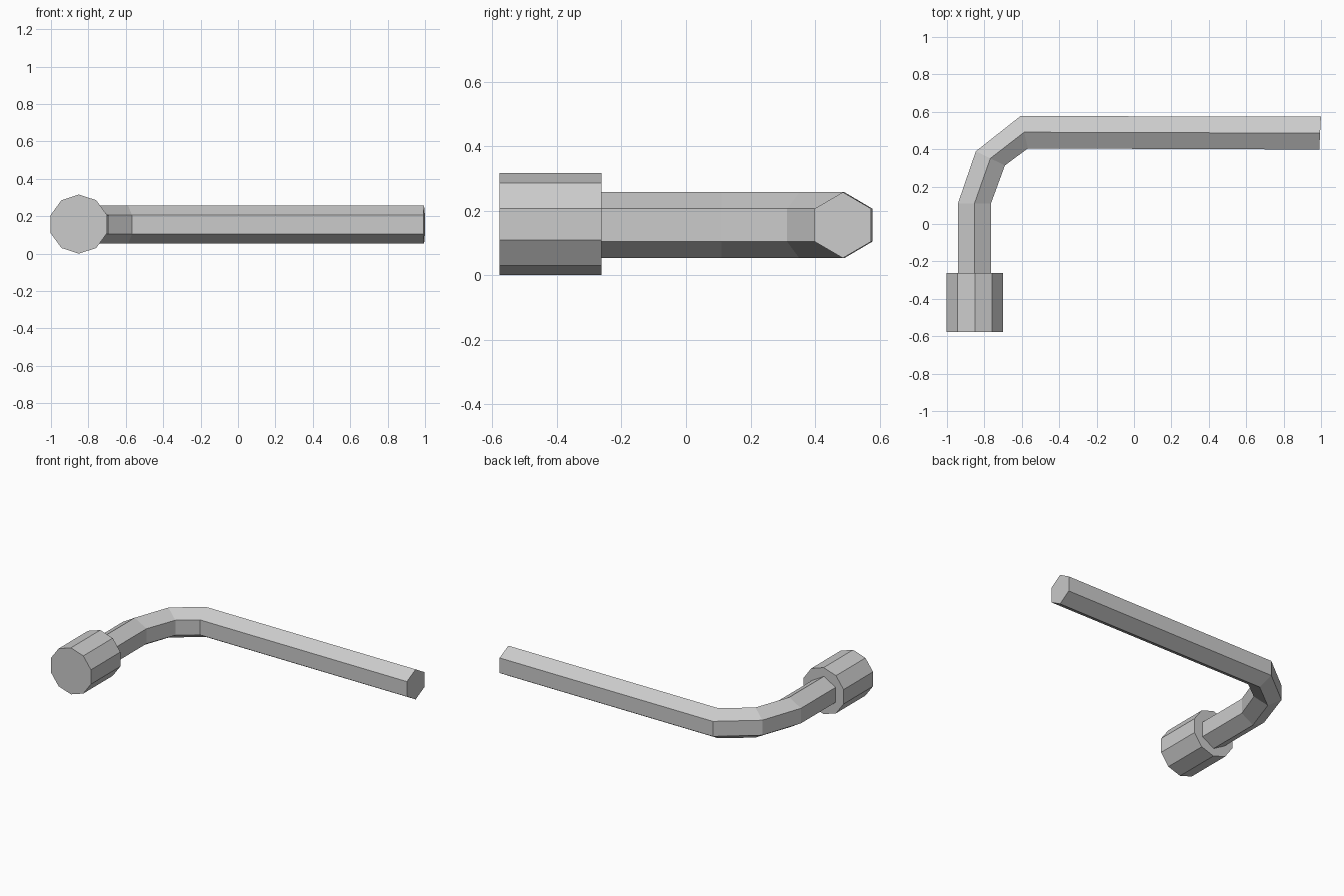
import bpy, bmesh
from math import cos, sin, tau

if "Cube" in bpy.data.objects:
    bpy.data.objects.remove(bpy.data.objects["Cube"])

steel = bpy.data.materials.new("grey steel")
steel.use_nodes = True
steel.diffuse_color = (0.6, 0.6, 0.6, 1)
steel.node_tree.nodes["Principled BSDF"].inputs["Base Color"].default_value = steel.diffuse_color


def ring(bm, sides, radius, centre, side):
    """Polygon with a corner on top; side is the unit sideways direction."""
    verts = []
    for i in range(sides):
        a = tau * i / sides
        w = radius * sin(a)
        verts.append(bm.verts.new((centre[0] + side[0] * w,
                                   centre[1] + side[1] * w,
                                   centre[2] + radius * cos(a))))
    return verts


def loop_edges(bm, verts):
    return [bm.edges.get(p) or bm.edges.new(p)
            for p in zip(verts, verts[1:] + verts[:1])]


def finish(bm, name):
    mesh = bpy.data.meshes.new(name)
    bm.to_mesh(mesh)
    bm.free()
    mesh.materials.append(steel)
    obj = bpy.data.objects.new(name, mesh)
    bpy.context.collection.objects.link(obj)


HEX = 0.102
FRONT, BACK = -0.578, -0.262

# Bent hexagonal shaft, hollow and open at the socket: centre x, y and side direction
stations = [((-0.853, BACK), (-1, 0)),
            ((-0.853, 0.11), (-1, 0)),
            ((-0.768, 0.351), (-0.88, 0.43)),
            ((-0.587, 0.491), (-0.22, 0.98)),
            ((0.995, 0.486), (0.05, 0.99))]
bm = bmesh.new()
rings = [ring(bm, 6, HEX, (x, y, 0.155), d) for (x, y), d in stations]
for a, b in zip(rings, rings[1:]):
    for i in range(6):
        j = (i + 1) % 6
        bm.faces.new((a[i], a[j], b[j], b[i]))
bm.faces.new(rings[-1])
bmesh.ops.recalc_face_normals(bm, faces=bm.faces)
# Outward check: the far end cap must face +x
cap = max(bm.faces, key=lambda f: f.calc_center_median().x)
if cap.normal.x < 0:
    bmesh.ops.reverse_faces(bm, faces=bm.faces)
finish(bm, "bent_shaft")

# Ten-sided socket with a hexagonal bore
bm = bmesh.new()
loops = [loop_edges(bm, ring(bm, n, r, (-0.851, y, z), (-1, 0)))
         for n, r, y, z in ((10, 0.158, FRONT, 0.158), (10, 0.158, BACK, 0.158),
                            (6, HEX, BACK, 0.155), (6, HEX, FRONT, 0.155))]
for a, b in zip(loops, loops[1:] + loops[:1]):
    bmesh.ops.bridge_loops(bm, edges=a + b)
bmesh.ops.recalc_face_normals(bm, faces=bm.faces)
finish(bm, "socket")
